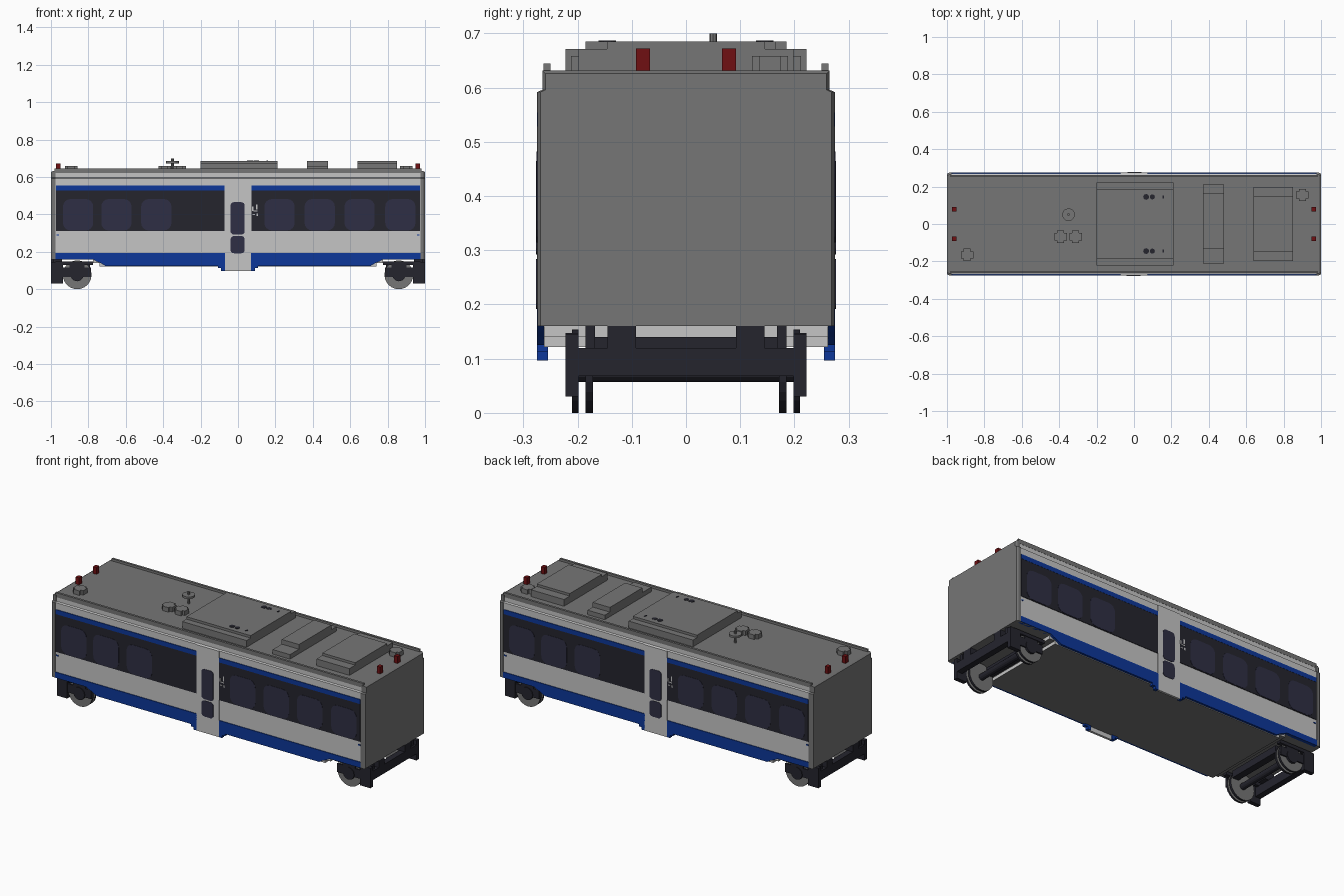
import bpy, bmesh, math
from mathutils import Vector

if "Cube" in bpy.data.objects:
    bpy.data.objects.remove(bpy.data.objects["Cube"])


def material(name, rgb):
    m = bpy.data.materials.new(name)
    m.use_nodes = True
    m.diffuse_color = (*rgb, 1)
    m.node_tree.nodes["Principled BSDF"].inputs["Base Color"].default_value = (*rgb, 1)
    return m


WHITE = material("body white", (0.56, 0.56, 0.56))
GREY = material("roof grey", (0.18, 0.18, 0.18))
BLUE = material("stripe blue", (0.004, 0.038, 0.32))
DARK = material("dark trim", (0.018, 0.018, 0.027))
GLASS = material("window glass", (0.028, 0.028, 0.058))
RED = material("lamp red", (0.16, 0.005, 0.006))


def finish(name, bm, mats, rule=None):
    bmesh.ops.recalc_face_normals(bm, faces=bm.faces)
    if rule:
        bm.normal_update()
        for f in bm.faces:
            f.material_index = rule(f)
    me = bpy.data.meshes.new(name)
    bm.to_mesh(me)
    bm.free()
    for m in mats:
        me.materials.append(m)
    ob = bpy.data.objects.new(name, me)
    bpy.context.collection.objects.link(ob)
    return ob


def prism(name, pts, axis, lo, hi, mats, rule=None):
    """Extrude a 2D outline along an axis: x takes (y,z), y takes (x,z), z takes (x,y)."""
    put = {"x": lambda a, b, t: (t, a, b), "y": lambda a, b, t: (a, t, b),
           "z": lambda a, b, t: (a, b, t)}[axis]
    bm = bmesh.new()
    face = bm.faces.new([bm.verts.new(put(a, b, lo)) for a, b in pts])
    ext = bmesh.ops.extrude_face_region(bm, geom=[face])
    move = Vector(put(0, 0, hi - lo))
    bmesh.ops.translate(bm, vec=move, verts=[v for v in ext["geom"] if isinstance(v, bmesh.types.BMVert)])
    return finish(name, bm, mats, rule)


def rect(a0, a1, b0, b1):
    return [(a0, b0), (a1, b0), (a1, b1), (a0, b1)]


def box(name, x, y, z, mat):
    return prism(name, rect(*x, *y), "z", *z, [mat])


def rounded(a0, a1, b0, b1, r):
    pts = []
    for i, (a, b) in enumerate(((a1 - r, b1 - r), (a0 + r, b1 - r), (a0 + r, b0 + r), (a1 - r, b0 + r))):
        for k in range(5):
            t = math.radians(90 * i + 22.5 * k)
            pts.append((a + r * math.cos(t), b + r * math.sin(t)))
    return pts


def disc(a, b, r, n=24):
    return [(a + r * math.cos(2 * math.pi * i / n), b + r * math.sin(2 * math.pi * i / n)) for i in range(n)]


# Body shell: white sides, grey roof and floor
half = [(0.271, 0.16), (0.271, 0.592), (0.262, 0.596), (0.262, 0.632)]
section = half + [(-y, z) for y, z in reversed(half)]
prism("body_shell", section, "x", -0.976, 0.976, [WHITE, GREY],
      lambda f: 1 if abs(f.normal.z) > 0.9 and f.calc_area() > 0.2 else 0)

# Grey end caps with a small bevel on the outer rim
for s, side in ((-1, "right"), (1, "left")):
    bm = bmesh.new()
    rings = []
    for x, inset in ((0.975, 0), (0.99, 0), (1.0, 0.006)):
        rings.append([bm.verts.new((s * x, math.copysign(abs(y * 1.012) - inset, y),
                                    min(z, 0.632 - inset))) for y, z in section])
    n = len(section)
    for a, b in zip(rings, rings[1:]):
        for i in range(n):
            bm.faces.new((a[i], a[(i + 1) % n], b[(i + 1) % n], b[i]))
    bm.faces.new(rings[0])
    bm.faces.new(rings[-1])
    finish("end_cap_" + side, bm, [GREY])

# Lowered floor between the bogies, stepped at both ends
for name, x, z0, z1 in (("floor_upper", 0.775, 0.14, 0.165), ("floor_lower", 0.74, 0.122, 0.14)):
    prism(name, rect(-x, x, -0.262, 0.262), "z", z0, z1, [WHITE, GREY],
          lambda f: 1 if f.normal.z < -0.5 else 0)


# Side livery, built for the front and turned half round for the back
def side_plate(name, pts, mat, y0, y1):
    for label, turn in (("front", 0), ("back", math.pi)):
        ob = prism(name + "_" + label, pts, "y", -y1, -y0, [mat])
        ob.rotation_euler.z = turn


skirt = [(0.07, 0.19), (0.07, 0.097), (0.09, 0.097), (0.09, 0.112), (0.108, 0.112), (0.108, 0.125),
         (0.71, 0.125), (0.735, 0.14), (0.76, 0.15), (0.775, 0.16), (0.975, 0.16), (0.975, 0.193), (0.07, 0.193)]
skirt = skirt[1:]
for s, side in ((-1, "right"), (1, "left")):
    x0, x1 = sorted((s * 0.072, s * 0.972))
    side_plate("skirt_" + side, [(s * x, z) for x, z in skirt], BLUE, 0.255, 0.275)
    side_plate("window_band_" + side, rect(x0, x1, 0.31, 0.53), DARK, 0.268, 0.274)
    side_plate("top_stripe_" + side, rect(x0, x1, 0.528, 0.554), BLUE, 0.268, 0.275)
    side_plate("end_mark_" + side, rect(s * 0.963 - 0.007, s * 0.963 + 0.007, 0.286, 0.293), BLUE, 0.269, 0.273)
for i, x in enumerate((-0.855, -0.65, -0.437, 0.222, 0.437, 0.65, 0.868)):
    side_plate(f"window_{i + 1}", rounded(x - 0.081, x + 0.081, 0.314, 0.482, 0.04), GLASS, 0.27, 0.2755)
side_plate("door_panel", rect(-0.072, 0.072, 0.097, 0.592), WHITE, 0.262, 0.275)
side_plate("door_window_upper", rounded(-0.04, 0.036, 0.292, 0.465, 0.018), GLASS, 0.27, 0.277)
side_plate("door_window_lower", rounded(-0.04, 0.036, 0.192, 0.284, 0.018), GLASS, 0.27, 0.277)
# Small access pictogram beside the door
for i, (x, z, w, h) in enumerate(((0.078, 0.43, 0.008, 0.022), (0.093, 0.418, 0.022, 0.006), (0.1, 0.44, 0.008, 0.028),
                                  (0.085, 0.4, 0.014, 0.006), (0.103, 0.398, 0.008, 0.014))):
    side_plate(f"pictogram_{i + 1}", rect(x - w / 2, x + w / 2, z - h / 2, z + h / 2), WHITE, 0.27, 0.2755)

# Roof gutters
for s, side in ((-1, "front"), (1, "back")):
    box("gutter_" + side, (-0.982, 0.982), sorted((s * 0.25, s * 0.263)), (0.62, 0.645), GREY)

# Stepped roof units: outline along y, extruded along x
for name, x0, x1, wide, step, ya, yb in (("roof_unit_large", -0.2, 0.21, 0.222, 0.671, -0.185, 0.185),
                                         ("roof_unit_narrow", 0.37, 0.48, 0.212, 0.658, -0.13, 0.165),
                                         ("roof_unit_end", 0.64, 0.85, 0.198, 0.671, -0.146, 0.146)):
    prism(name, [(-wide, 0.63), (wide, 0.63), (wide, step), (yb, step), (yb, 0.685),
                 (ya, 0.685), (ya, step), (-wide, step)], "x", x0, x1, [GREY])

# Dark vents on top of the large unit
for y in (-0.145, 0.145):
    for x, r in ((0.065, 0.016), (0.098, 0.014)):
        prism("roof_vent", disc(x, y, r, 8), "z", 0.684, 0.687, [DARK])
    box("roof_vent_slot", (0.153, 0.161), (y - 0.008, y + 0.008), (0.684, 0.687), DARK)

# Roof domes with cut corners, and the disc aerial
for i, (x, y) in enumerate(((-0.392, -0.068), (-0.312, -0.068), (0.9, 0.155), (-0.892, -0.165))):
    a, b = 0.033, 0.019
    prism(f"roof_dome_{i + 1}", [(x + p, y + q) for p, q in ((a, -b), (a, b), (b, b), (b, a), (-b, a), (-b, b),
          (-a, b), (-a, -b), (-b, -b), (-b, -a), (b, -a), (b, -b))], "z", 0.63, 0.658, [GREY])
prism("aerial_mast", disc(-0.35, 0.05, 0.007, 8), "z", 0.63, 0.7, [GREY])
prism("aerial_disc", disc(-0.35, 0.05, 0.034, 12), "z", 0.672, 0.684, [GREY])

# Red marker lamps
for x in (-0.961, 0.961):
    for y in (-0.079, 0.079):
        box("marker_lamp", (x - 0.011, x + 0.011), (y - 0.013, y + 0.013), (0.63, 0.672), RED)


# Bogies
def span(s, a, b):
    return sorted((s * a, s * b))


for s, end in ((-1, "right"), (1, "left")):
    box("end_beam_" + end, span(s, 0.965, 1.0), (-0.222, 0.222), (0.068, 0.12), DARK)
    box("bolster_" + end, span(s, 0.79, 0.83), (-0.17, 0.17), (0.1, 0.14), DARK)
    prism("axle_" + end, [(s * 0.86 + a, b) for a, b in disc(0, 0.075, 0.018, 12)], "y", -0.21, 0.21, [DARK])
    for t, flank in ((-1, "front"), (1, "back")):
        tag = f"_{end}_{flank}"
        box("end_post" + tag, span(s, 0.935, 1.0), span(t, 0.198, 0.222), (0.03, 0.145), DARK)
        box("frame_top" + tag, span(s, 0.775, 0.975), span(t, 0.198, 0.222), (0.128, 0.147), DARK)
        box("frame_side" + tag, span(s, 0.785, 0.94), span(t, 0.205, 0.218), (0.065, 0.115), DARK)
        box("frame_link" + tag, span(s, 0.82, 0.9), span(t, 0.2, 0.218), (0.11, 0.135), DARK)
        prism("axle_box" + tag, disc(s * 0.86, 0.078, 0.036, 12), "y", *span(t, 0.2, 0.222), [DARK])
        box("hanger_inner" + tag, span(s, 0.94, 1.0), span(t, 0.092, 0.145), (0.118, 0.16), DARK)
        box("hanger_outer" + tag, span(s, 0.94, 0.99), span(t, 0.168, 0.185), (0.118, 0.16), DARK)
        # Wheel discs: grey faces, dark tread
        for name, y0, y1 in (("wheel_inner", 0.172, 0.185), ("wheel_outer", 0.198, 0.21)):
            prism(name + tag, disc(s * 0.86, 0.077, 0.077), "y", *span(t, y0, y1), [DARK, GREY],
                  lambda f: 1 if abs(f.normal.y) > 0.5 else 0)
